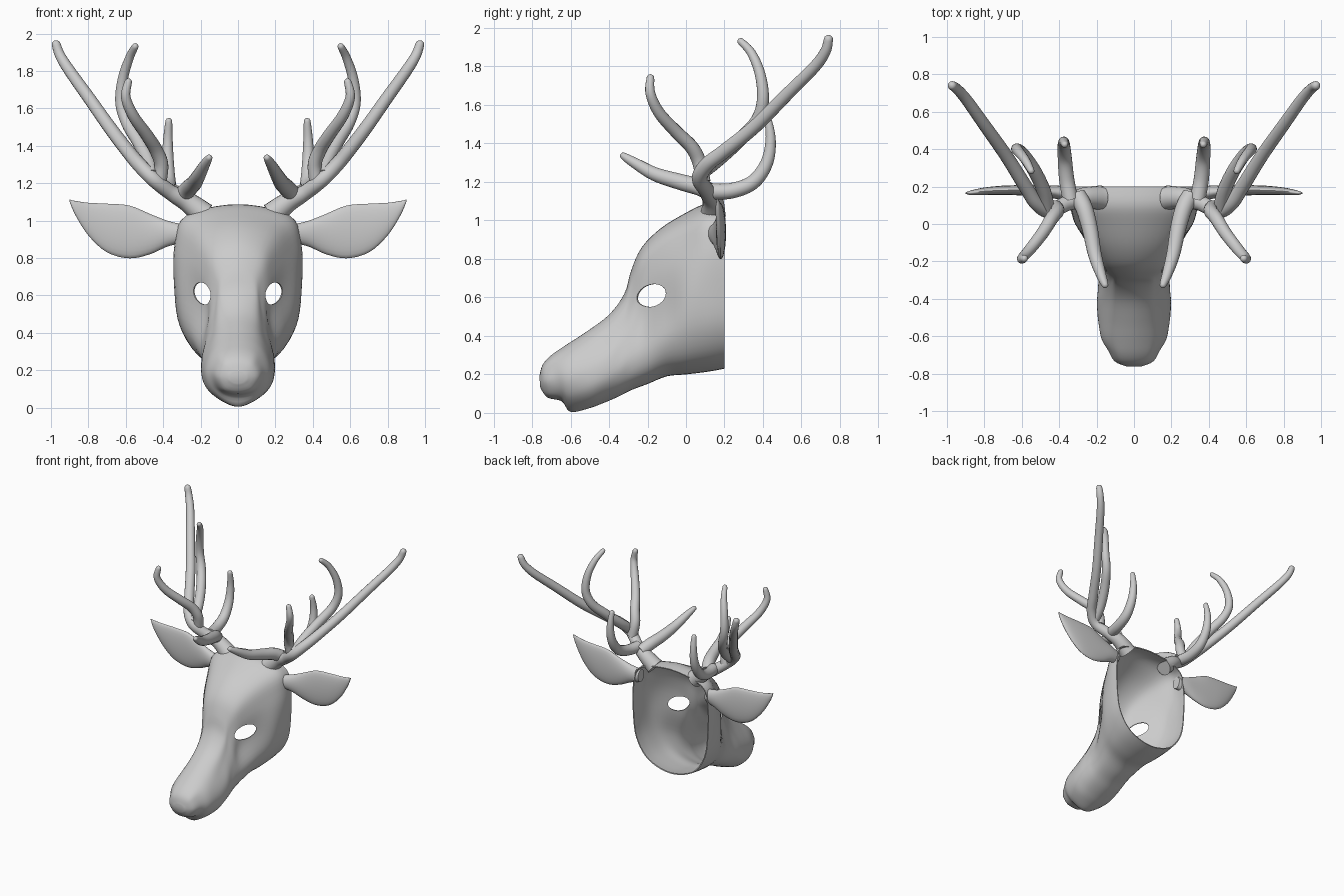
import bpy, bmesh, math
from mathutils import Vector, Matrix

if "Cube" in bpy.data.objects:
    bpy.data.objects.remove(bpy.data.objects["Cube"])

grey = bpy.data.materials.new("warm_grey")
grey.diffuse_color = (0.6, 0.6, 0.6, 1)
grey.use_nodes = True
grey.node_tree.nodes["Principled BSDF"].inputs["Base Color"].default_value = grey.diffuse_color


def smooth_path(pts, n, closed=False):
    """Curve passing through all points (tuples of any length)."""
    pts = [Vector(p) for p in pts]
    m, out = len(pts), []
    for i in range(m if closed else m - 1):
        get = (lambda k: pts[k % m]) if closed else (lambda k: pts[min(max(k, 0), m - 1)])
        a, b, c, d = (get(i + k) for k in (-1, 0, 1, 2))
        for j in range(n):
            t = j / n
            out.append(0.5 * (2 * b + (c - a) * t + (2 * a - 5 * b + 4 * c - d) * t * t
                              + (3 * b - a - 3 * c + d) * t ** 3))
    if not closed:
        out.append(pts[-1])
    return out


def loft(name, rings, cap_start=True, cap_end=True):
    bm = bmesh.new()
    vs = [[bm.verts.new(p) for p in r] for r in rings]
    n = len(vs[0])
    for a, b in zip(vs, vs[1:]):
        for i in range(n):
            bm.faces.new((a[i], a[(i + 1) % n], b[(i + 1) % n], b[i]))
    if cap_start:
        bm.faces.new(vs[0])
    if cap_end:
        bm.faces.new(vs[-1])
    bmesh.ops.recalc_face_normals(bm, faces=bm.faces)
    me = bpy.data.meshes.new(name)
    bm.to_mesh(me)
    bm.free()
    me.materials.append(grey)
    ob = bpy.data.objects.new(name, me)
    bpy.context.collection.objects.link(ob)
    return ob


def shade(ob, angle=50):
    bpy.ops.object.select_all(action='DESELECT')
    ob.select_set(True)
    bpy.context.view_layer.objects.active = ob
    bpy.ops.object.shade_smooth_by_angle(angle=math.radians(angle))


def mirror(ob):
    ob.modifiers.new("mirror", 'MIRROR')


# Head shell: top (y, z), bottom (y, z), half widths from top to bottom
FRACTIONS = (0.07, 0.25, 0.5, 0.75, 0.93)
HEAD = [
    (0.20, 1.08, 0.20, 0.23, 0.28, 0.338, 0.34, 0.31, 0.20),
    (0.10, 1.085, 0.12, 0.215, 0.27, 0.335, 0.34, 0.31, 0.20),
    (0.00, 1.04, 0.00, 0.20, 0.22, 0.29, 0.315, 0.29, 0.19),
    (-0.13, 0.96, -0.10, 0.19, 0.17, 0.225, 0.23, 0.25, 0.17),
    (-0.23, 0.86, -0.20, 0.15, 0.13, 0.165, 0.165, 0.205, 0.15),
    (-0.285, 0.74, -0.28, 0.12, 0.09, 0.125, 0.165, 0.19, 0.14),
    (-0.32, 0.62, -0.35, 0.085, 0.09, 0.13, 0.175, 0.19, 0.13),
    (-0.40, 0.51, -0.42, 0.055, 0.09, 0.14, 0.19, 0.19, 0.12),
    (-0.52, 0.42, -0.50, 0.025, 0.09, 0.15, 0.19, 0.18, 0.11),
    (-0.62, 0.355, -0.60, 0.005, 0.09, 0.15, 0.175, 0.145, 0.07),
    (-0.70, 0.30, -0.645, 0.06, 0.08, 0.12, 0.14, 0.125, 0.08),
    (-0.745, 0.25, -0.72, 0.08, 0.06, 0.09, 0.105, 0.09, 0.06),
    (-0.762, 0.19, -0.757, 0.13, 0.02, 0.04, 0.045, 0.04, 0.02),
]
rings = []
for row in smooth_path(HEAD, 4):
    top, bot = Vector((0, row[0], row[1])), Vector((0, row[2], row[3]))
    side = [top.lerp(bot, f) + Vector((row[4 + i], 0, 0)) for i, f in enumerate(FRACTIONS)]
    other = [Vector((-p.x, p.y, p.z)) for p in reversed(side)]
    rings.append(smooth_path([top] + side + [bot] + other, 5, closed=True))
head = loft("head_shell", rings, cap_start=False)
wall = head.modifiers.new("wall", 'SOLIDIFY')
wall.thickness, wall.offset = 0.008, -1

# Eye holes bored through the shell
cutters = []
for s in (1, -1):
    bm = bmesh.new()
    bmesh.ops.create_cone(bm, cap_ends=True, segments=32, radius1=1, radius2=1, depth=0.3)
    axis = Vector((0.7 * s, -0.7, 0)).normalized()
    along = Vector((0.7 * s, 0.7, 0.25)).normalized()
    up = axis.cross(along)
    frame = Matrix((along * 0.087, up * 0.057, axis)).transposed().to_4x4()
    bmesh.ops.transform(bm, matrix=Matrix.Translation((0.18 * s, -0.168, 0.61)) @ frame, verts=bm.verts)
    bmesh.ops.recalc_face_normals(bm, faces=bm.faces)
    me = bpy.data.meshes.new("eye_cutter")
    bm.to_mesh(me)
    bm.free()
    me.materials.append(grey)
    cut = bpy.data.objects.new("eye_cutter", me)
    bpy.context.collection.objects.link(cut)
    cut.hide_render = True
    cutters.append(cut)
    hole = head.modifiers.new("eye_hole", 'BOOLEAN')
    hole.operation, hole.solver, hole.object = 'DIFFERENCE', 'EXACT', cut
bpy.context.view_layer.update()
baked = bpy.data.meshes.new_from_object(head.evaluated_get(bpy.context.evaluated_depsgraph_get()))
head.modifiers.clear()
head.data = baked
for cut in cutters:
    bpy.data.objects.remove(cut)
shade(head)

# Ears: x, top z, bottom z, centre y, half thickness
EAR = [
    (0.30, 0.98, 0.88, 0.150, 0.040), (0.38, 1.00, 0.86, 0.165, 0.038),
    (0.47, 1.035, 0.82, 0.175, 0.032), (0.58, 1.08, 0.798, 0.180, 0.028),
    (0.70, 1.09, 0.83, 0.180, 0.025), (0.80, 1.095, 0.92, 0.175, 0.020),
    (0.87, 1.105, 1.03, 0.167, 0.013), (0.90, 1.112, 1.10, 0.165, 0.004),
]
rings = []
for x, zt, zb, y, th in smooth_path(EAR, 4):
    rings.append([(x, y + th * math.sin(a), (zt + zb) / 2 + (zt - zb) / 2 * math.cos(a))
                  for a in (math.tau * k / 24 for k in range(24))])
ear = loft("ear", rings)
mirror(ear)
shade(ear)


# Antlers: tapered round branches with rounded tips
def branch(name, pts, r0, r1, flare=0.0):
    path = smooth_path(pts, 6)
    for k in (0.4, 0.75, 0.95, 1.0):
        path.append(Vector(pts[-1]) + (Vector(pts[-1]) - Vector(pts[-2])).normalized() * r1 * k)
    n, rings, u = len(path), [], Vector((0.3, 0.5, 0.8))
    for i, p in enumerate(path):
        t = (path[min(i + 1, n - 1)] - path[max(i - 1, 0)]).normalized()
        u = (u - t * u.dot(t)).normalized()
        v = t.cross(u)
        f = i / (n - 5)
        r = r0 + (r1 - r0) * min(f, 1) ** 2 + flare * max(0, 1 - f * 5)
        if i > n - 5:
            r = r1 * (0.92, 0.66, 0.31, 0.05)[i - n + 4]
        rings.append([p + (u * math.cos(a) + v * math.sin(a)) * r
                      for a in (math.tau * k / 16 for k in range(16))])
    ob = loft(name, rings)
    mirror(ob)
    shade(ob)


branch("antler_main_beam", [
    (0.18, 0.14, 1.03), (0.27, 0.14, 1.10), (0.36, 0.11, 1.15), (0.45, 0.07, 1.22),
    (0.52, 0.11, 1.29), (0.58, 0.20, 1.36), (0.68, 0.36, 1.49), (0.80, 0.53, 1.66),
    (0.90, 0.67, 1.80), (0.95, 0.725, 1.88), (0.972, 0.74, 1.94)], 0.042, 0.024, 0.025)
branch("antler_brow_tine", [
    (0.30, 0.15, 1.13), (0.265, 0.08, 1.17), (0.235, -0.03, 1.20), (0.21, -0.16, 1.24),
    (0.18, -0.26, 1.295), (0.155, -0.325, 1.335)], 0.047, 0.018)
branch("antler_front_tine", [
    (0.42, 0.09, 1.20), (0.41, 0.07, 1.30), (0.44, 0.03, 1.38), (0.49, -0.05, 1.46),
    (0.56, -0.14, 1.56), (0.60, -0.185, 1.66), (0.587, -0.185, 1.74)], 0.038, 0.02)
branch("antler_rear_tine", [
    (0.46, 0.07, 1.24), (0.48, 0.17, 1.32), (0.53, 0.28, 1.42), (0.59, 0.37, 1.52),
    (0.625, 0.40, 1.63), (0.615, 0.385, 1.76), (0.58, 0.34, 1.87), (0.55, 0.285, 1.93)], 0.038, 0.018)
branch("antler_inner_tine", [
    (0.34, 0.13, 1.15), (0.36, 0.24, 1.155), (0.37, 0.35, 1.20), (0.375, 0.42, 1.30),
    (0.375, 0.44, 1.42), (0.37, 0.425, 1.53)], 0.042, 0.018)
